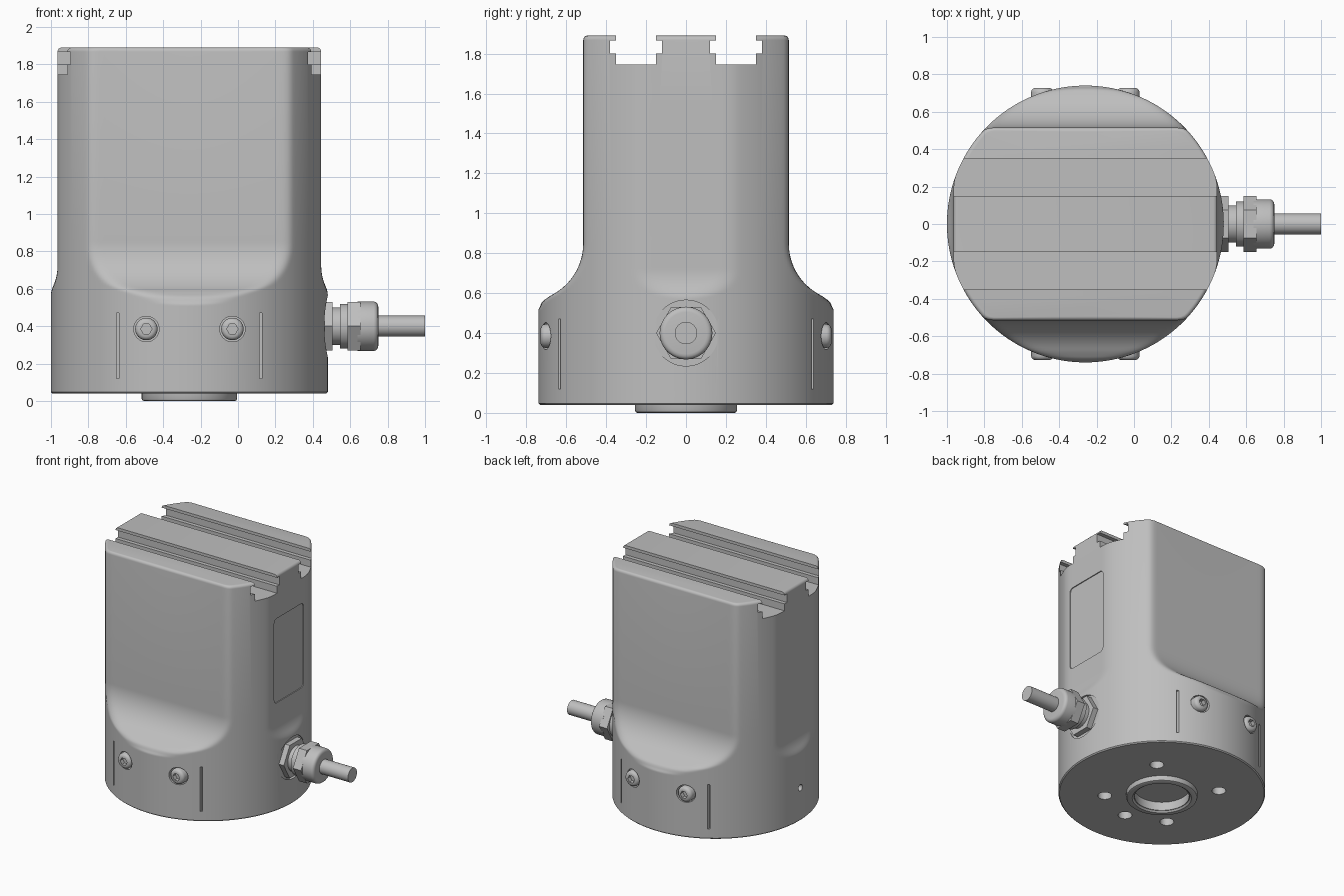
import bpy, bmesh
from math import pi, sin, cos, sqrt
from mathutils import Matrix, Vector

if "Cube" in bpy.data.objects:
    bpy.data.objects.remove(bpy.data.objects["Cube"], do_unlink=True)

CX, R, TOP, BASE = -0.26, 0.74, 1.89, 0.04
GLAND_Z = 0.40

grey = bpy.data.materials.new("metal_grey")
grey.use_nodes = True
GREY = (0.52, 0.52, 0.52, 1)
grey.diffuse_color = GREY
next(n for n in grey.node_tree.nodes if n.type == 'BSDF_PRINCIPLED').inputs["Base Color"].default_value = GREY


def loft(name, rings, matrix=Matrix(), closed=False):
    """Skin a stack of equal rings; cap the ends unless the stack is closed."""
    bm = bmesh.new()
    loops = [[bm.verts.new(matrix @ Vector(p)) for p in ring] for ring in rings]
    n = len(loops[0])
    pairs = list(zip(loops, loops[1:]))
    if closed:
        pairs.append((loops[-1], loops[0]))
    else:
        bm.faces.new(loops[0])
        bm.faces.new(loops[-1])
    for a, b in pairs:
        for i in range(n):
            j = (i + 1) % n
            bm.faces.new((a[i], a[j], b[j], b[i]))
    bmesh.ops.recalc_face_normals(bm, faces=bm.faces[:])
    mesh = bpy.data.meshes.new(name)
    bm.to_mesh(mesh)
    bm.free()
    mesh.materials.append(grey)
    obj = bpy.data.objects.new(name, mesh)
    bpy.context.collection.objects.link(obj)
    return obj


def lathe(name, profile, matrix=Matrix(), sides=48, phase=0.0, closed=False):
    """Revolve (height, radius) pairs around the local z axis."""
    rings = [[(r * cos(phase + 2 * pi * i / sides), r * sin(phase + 2 * pi * i / sides), h)
              for i in range(sides)] for h, r in profile]
    return loft(name, rings, matrix, closed)


def prism_x(name, outline, x0, x1):
    """Extrude a (y, z) outline along x."""
    return loft(name, [[(x, y, z) for y, z in outline] for x in (x0, x1)])


def activate(objs):
    bpy.ops.object.select_all(action='DESELECT')
    for o in objs:
        o.select_set(True)
    bpy.context.view_layer.objects.active = objs[0]


def cut(target, cutters):
    """Subtract disjoint cutters from the target and remove them."""
    activate(cutters)
    if len(cutters) > 1:
        bpy.ops.object.join()
    tool = cutters[0]
    tool.hide_render = True
    activate([target])
    mod = target.modifiers.new("cut", 'BOOLEAN')
    mod.operation, mod.solver, mod.object = 'DIFFERENCE', 'EXACT', tool
    bpy.ops.object.modifier_apply(modifier=mod.name)
    bpy.data.objects.remove(tool, do_unlink=True)


def smooth(obj):
    activate([obj])
    bpy.ops.object.shade_smooth_by_angle(angle=pi / 6)


def soft_min(a, b, k=0.03):
    h = max(k - abs(a - b), 0) / k
    return min(a, b) - h * h * k / 4


def half_depth(z):
    """Half thickness in y: wide foot, concave flare, flat upper part."""
    lip = [(0.50, 0.80), (0.527, 0.742), (0.557, 0.722), (0.587, 0.68)]
    if z < lip[0][0]:
        return 2.0
    for (z0, y0), (z1, y1) in zip(lip, lip[1:]):
        if z <= z1:
            return y0 + (y1 - y0) * (z - z0) / (z1 - z0)
    d = max(0.85 - z, 0)
    return 0.515 + 0.292 - sqrt(0.292 ** 2 - d * d)


def half_width(z):
    """Half width in x: shallow flats on both ends."""
    if z < 0.56:
        return 2.0
    d = max(0.72 - z, 0)
    return 0.705 + 0.25 - sqrt(0.25 ** 2 - d * d)


def section(z, inset, sides=256):
    ring = []
    for i in range(sides):
        a = 2 * pi * (i + 0.5) / sides
        r = soft_min(R, half_depth(z) / abs(sin(a)))
        r = soft_min(r, half_width(z) / abs(cos(a)), 0.015) - inset
        ring.append((CX + r * cos(a), r * sin(a), z))
    return ring


# Body: round foot flaring into a flat-sided upper block
F = 0.022
rows = [(BASE, 0.008), (BASE + 0.008, 0), (0.49, 0)]
rows += [(0.5 + 0.0075 * i, 0) for i in range(17)]
rows += [(0.63 + 0.0125 * i, 0) for i in range(19)]
rows += [(TOP - F + F * sin(pi * i / 10), F * (1 - cos(pi * i / 10))) for i in range(6)]
body = loft("body", [section(z, d) for z, d in rows])

tools = []
# Two T-shaped slots across the top
half_t = [(0.10, 1.95), (0.10, 1.867), (0.13, 1.867), (0.13, 1.80), (0.10, 1.80), (0.10, 1.745)]
for s in (-1, 1):
    outline = [(s * 0.25 + y, z) for y, z in half_t] + [(s * 0.25 - y, z) for y, z in reversed(half_t)]
    tools.append(prism_x("slot_cutter", outline, -1.2, 0.7))

# Recessed label panel with round corners
panel = []
for q, (sy, sz) in enumerate([(1, 1), (-1, 1), (-1, -1), (1, -1)]):
    for i in range(6):
        a = pi / 2 * (q + i / 5)
        panel.append((sy * 0.153 + 0.03 * cos(a), 1.213 + sz * 0.303 + 0.03 * sin(a)))
tools.append(prism_x("panel_cutter", panel, 0.438, 0.6))

# Spot face for the cable gland and small vent hole opposite
TO_X = Matrix.Rotation(pi / 2, 4, 'Y')
AXIS = Matrix.Translation((0, 0, GLAND_Z)) @ TO_X
tools.append(lathe("spot_cutter", [(0.463, 0.165), (0.7, 0.165)], AXIS))
tools.append(lathe("vent_cutter", [(-1.1, 0.025), (-0.94, 0.025)],
                   Matrix.Translation((0, 0, 0.3)) @ TO_X, 24))

# Bottom bore and bolt holes
tools.append(lathe("bore_cutter", [(-0.1, 0.197), (0.08, 0.197)], Matrix.Translation((CX, 0, 0)), 64))
for a in (pi / 4, 3 * pi / 4, 5 * pi / 4, 7 * pi / 4, 3 * pi / 2):
    spot = Matrix.Translation((CX + 0.41 * cos(a), 0.41 * sin(a), 0))
    tools.append(lathe("bolt_hole_cutter", [(-0.1, 0.05), (0.14, 0.05)], spot, 32))

# Screw pockets and narrow vertical grooves on the front and back
places = []
for s in (-1, 1):
    turn = Matrix.Rotation(-s * pi / 2, 4, 'X')
    for k in (-1, 1):
        place = Matrix.Translation((CX + k * 0.23, 0, 0.385)) @ turn
        places.append((("front", "", "back")[s + 1] + ("_right", "", "_left")[k + 1], place))
        tools.append(lathe("pocket_cutter", [(0.665, 0.068), (0.85, 0.068)], place, 32))
        x = CX + k * 0.382
        tools.append(loft("groove_cutter", [[(x - 0.007, s * y, z), (x + 0.007, s * y, z),
                                             (x + 0.007, s * (y + 0.2), z), (x - 0.007, s * (y + 0.2), z)]
                                            for y, z in ((0.612, 0.12), (0.612, 0.47))]))
cut(body, tools)
smooth(body)

# Button-head screws with hex sockets
for label, place in places:
    screw = lathe(label + "_screw", [(0.655, 0.06), (0.705, 0.06), (0.715, 0.057),
                                     (0.723, 0.05), (0.728, 0.04)], place, 32)
    cut(screw, [lathe("socket_cutter", [(0.695, 0.03), (0.8, 0.03)], place, 6)])
    smooth(screw)

# Locating ring under the foot
smooth(lathe("locating_ring", [(0.06, 0.255), (0.012, 0.255), (0.004, 0.251), (0, 0.243), (0, 0.212),
                               (0.012, 0.2), (0.012, 0.195), (0.06, 0.195)],
             Matrix.Translation((CX, 0, 0)), 64, closed=True))

# Cable gland: lock nut, neck, hex nut, domed cap and cable
smooth(lathe("gland_lock_nut", [(0.44, 0.15), (0.505, 0.15)], AXIS, 6, pi / 6))
smooth(lathe("gland_neck", [(0.45, 0.1), (0.545, 0.1), (0.545, 0.12), (0.6, 0.12)], AXIS))
smooth(lathe("gland_hex_nut", [(0.585, 0.15), (0.655, 0.15)], AXIS, 6, pi / 6))
smooth(lathe("gland_cap", [(0.64, 0.132), (0.725, 0.132), (0.735, 0.13), (0.743, 0.124),
                           (0.748, 0.116), (0.75, 0.105)], AXIS))
smooth(lathe("cable", [(0.70, 0.056), (1.0, 0.056)], AXIS, 32))
